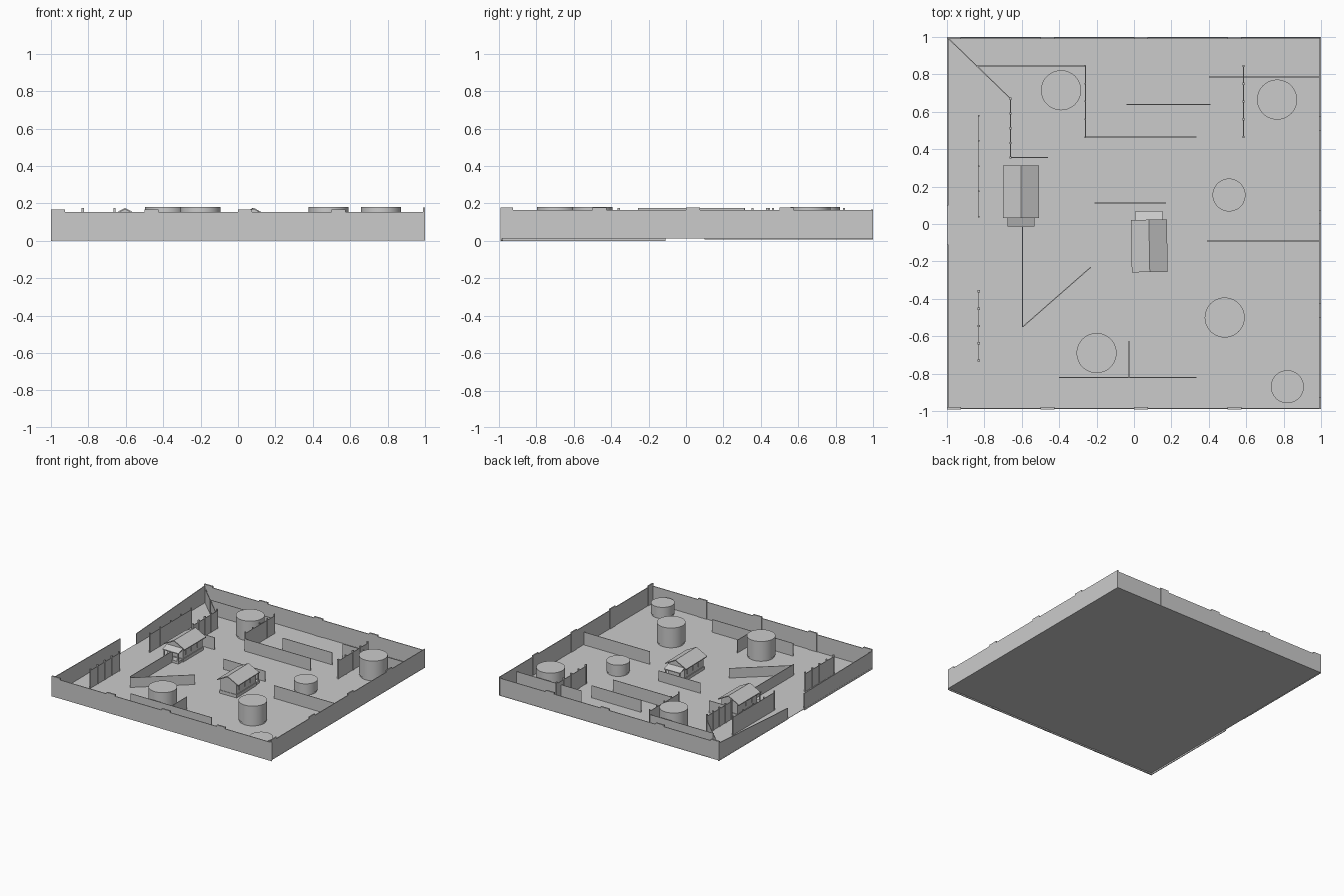
import bpy, bmesh, math
from mathutils import Vector, Matrix

if "Cube" in bpy.data.objects:
    bpy.data.objects.remove(bpy.data.objects["Cube"])

G = 0.015   # ground level


def make(name, verts, faces):
    me = bpy.data.meshes.new(name)
    me.from_pydata(verts, [], faces)
    bm = bmesh.new()
    bm.from_mesh(me)
    bmesh.ops.recalc_face_normals(bm, faces=bm.faces)
    bm.to_mesh(me)
    bm.free()
    ob = bpy.data.objects.new(name, me)
    bpy.context.collection.objects.link(ob)
    return ob


BOX = [(0, 1, 2, 3), (4, 5, 6, 7), (0, 1, 5, 4), (1, 2, 6, 5), (2, 3, 7, 6), (3, 0, 4, 7)]


def box(name, x0, x1, y0, y1, z0, z1):
    return make(name, [(x, y, z) for z in (z0, z1)
                       for x, y in ((x0, y0), (x1, y0), (x1, y1), (x0, y1))], BOX)


def wall(name, a, b, z0, z1, z1b=None, t=0.006):
    """Thin upright slab between two plan points; the top may slope."""
    a, b = Vector(a), Vector(b)
    d = (b - a).normalized()
    n = Vector((-d.y, d.x)) * t / 2
    e = z1 if z1b is None else z1b
    plan = [a - n, b - n, b + n, a + n]
    return make(name, [(p.x, p.y, z0) for p in plan] +
                [(p.x, p.y, z) for p, z in zip(plan, (z1, e, e, z1))], BOX)


def fence(name, a, b, panels, z1=0.16, post=0.012):
    """Panelled fence with slightly taller posts."""
    a, b = Vector(a), Vector(b)
    wall(name + "_panel", a, b, 0.012, z1, t=0.005)
    for i in range(panels + 1):
        p = a.lerp(b, i / panels)
        h = post / 2
        box(name + "_post", p.x - h, p.x + h, p.y - h, p.y + h, 0.012, z1 + 0.015)


# Ground plate
box("ground", -1, 1, -0.99, 1, G - 0.003, G)

# Perimeter walls with raised pilasters every half unit
wall("front_wall", (-1, -0.987), (1, -0.987), 0.002, 0.155, t=0.006)
wall("back_wall", (-1, 0.995), (1, 0.995), 0.012, 0.155, t=0.006)
wall("right_wall", (0.996, -0.99), (0.996, 1), 0.012, 0.165, t=0.006)
wall("left_wall_front", (-0.996, -0.99), (-0.996, -0.11), 0, 0.15, 0.14)
wall("left_wall_back", (-0.996, 0.1), (-0.996, 1), 0.008, 0.10, 0.155)
for i in range(4):
    s = -1 + i * 0.5
    wall("front_pilaster", (s, -0.985), (s + 0.075, -0.985), 0.002, 0.168, t=0.012)
    wall("back_pilaster", (s, 0.994), (s + 0.075, 0.994), 0.012, 0.168, t=0.012)
    wall("right_pilaster", (0.994, max(s, -0.99)), (0.994, s + 0.075), 0.012, 0.178, t=0.01)

# Tall panel fences running front to back
fence("left_fence_front", (-0.83, -0.73), (-0.83, -0.36), 4)
fence("left_fence_back", (-0.83, 0.04), (-0.83, 0.58), 4, post=0.008)
fence("house_fence", (-0.66, 0.355), (-0.66, 0.67), 4)
fence("tank_fence", (-0.26, 0.465), (-0.26, 0.845), 4, post=0.008)
fence("right_fence", (0.585, 0.465), (0.585, 0.845), 4)

# Lower inner walls
for a, b, h in [
    ((-0.99, 0.99), (-0.66, 0.67), 0.13),
    ((-0.66, 0.355), (-0.46, 0.355), 0.115),
    ((-0.845, 0.845), (-0.26, 0.845), 0.135),
    ((-0.26, 0.465), (0.335, 0.465), 0.115),
    ((-0.04, 0.64), (0.41, 0.64), 0.115),
    ((0.4, 0.785), (0.99, 0.785), 0.13),
    ((-0.21, 0.112), (0.17, 0.112), 0.10),
    ((0.39, -0.09), (0.99, -0.09), 0.12),
    ((-0.595, -0.55), (-0.595, 0.0), 0.105),
    ((-0.595, -0.55), (-0.23, -0.23), 0.095),
    ((-0.4, -0.82), (0.335, -0.82), 0.12),
    ((-0.027, -0.82), (-0.027, -0.625), 0.12),
]:
    wall("inner_wall", a, b, 0.012, h, t=0.005)

# Storage tanks: plinth with a round body above
for x, y, r, h in [
    (-0.39, 0.715, 0.107, 0.18), (0.765, 0.665, 0.107, 0.18),
    (0.485, -0.5, 0.107, 0.18), (-0.2, -0.69, 0.107, 0.18),
    (0.508, 0.155, 0.088, 0.11), (0.82, -0.87, 0.088, 0.11),
]:
    for name, rad, z0, z1 in (("tank_plinth", r - 0.006, G, 0.032), ("tank_body", r, 0.03, h)):
        bpy.ops.mesh.primitive_cylinder_add(vertices=48, radius=rad, depth=z1 - z0,
                                            location=(x, y, (z0 + z1) / 2))
        ob = bpy.context.object
        ob.name = name
        bpy.ops.object.shade_smooth_by_angle(angle=math.radians(40))


# Gabled huts with a porch at one end
def hut(cx, cy, side, turn):
    parts = []
    hw, hl = 0.073, 0.128
    parts.append(box("hut_base", -hw - 0.005, hw + 0.005, -hl - 0.005, hl + 0.005, G, 0.04))
    # walls carried up into the gables
    prof = [(-hw, 0.035), (hw, 0.035), (hw, 0.132), (0, 0.168), (-hw, 0.132)]
    parts.append(make("hut_walls", [(x, y, z) for y in (-hl, hl) for x, z in prof],
                      [tuple(range(5)), tuple(range(5, 10))] +
                      [(i, (i + 1) % 5, (i + 1) % 5 + 5, i + 5) for i in range(5)]))
    # pitched roof with overhang
    roof = [(-0.096, 0.118), (0, 0.168), (0.096, 0.118), (0.096, 0.125), (0, 0.176), (-0.096, 0.125)]
    parts.append(make("hut_roof", [(x, y, z) for y in (-0.14, 0.14) for x, z in roof],
                      [(0, 1, 4, 5), (1, 2, 3, 4), (6, 7, 10, 11), (7, 8, 9, 10)] +
                      [(i, (i + 1) % 6, (i + 1) % 6 + 6, i + 6) for i in range(6)]))
    # window sills and frames on the long sides
    for s in (-1, 1):
        for y in (-0.075, 0, 0.075):
            x = s * hw
            parts.append(box("hut_window", x - 0.004, x + 0.004, y - 0.022, y + 0.022, 0.065, 0.105))
    # porch: deck, posts and lean-to roof
    y0, y1 = sorted((side * 0.128, side * 0.182))
    parts.append(box("porch_deck", -0.07, 0.07, y0, y1, G, 0.035))
    inner, outer = side * 0.126, side * 0.186
    parts.append(make("porch_roof", [(x, y, z) for dz in (0, 0.006) for x, y, z in (
        (-0.073, inner, 0.118 + dz), (0.073, inner, 0.118 + dz),
        (0.073, outer, 0.098 + dz), (-0.073, outer, 0.098 + dz))], BOX))
    for x in (-0.063, 0.063):
        y = side * 0.176
        parts.append(box("porch_post", x - 0.005, x + 0.005, y - 0.005, y + 0.005, 0.03, 0.102))
    m = Matrix.Translation((cx, cy, 0)) @ Matrix.Rotation(turn, 4, 'Z')
    for p in parts:
        p.data.transform(m)


hut(-0.604, 0.172, -1, 0)
hut(0.082, -0.117, 1, math.radians(1))
